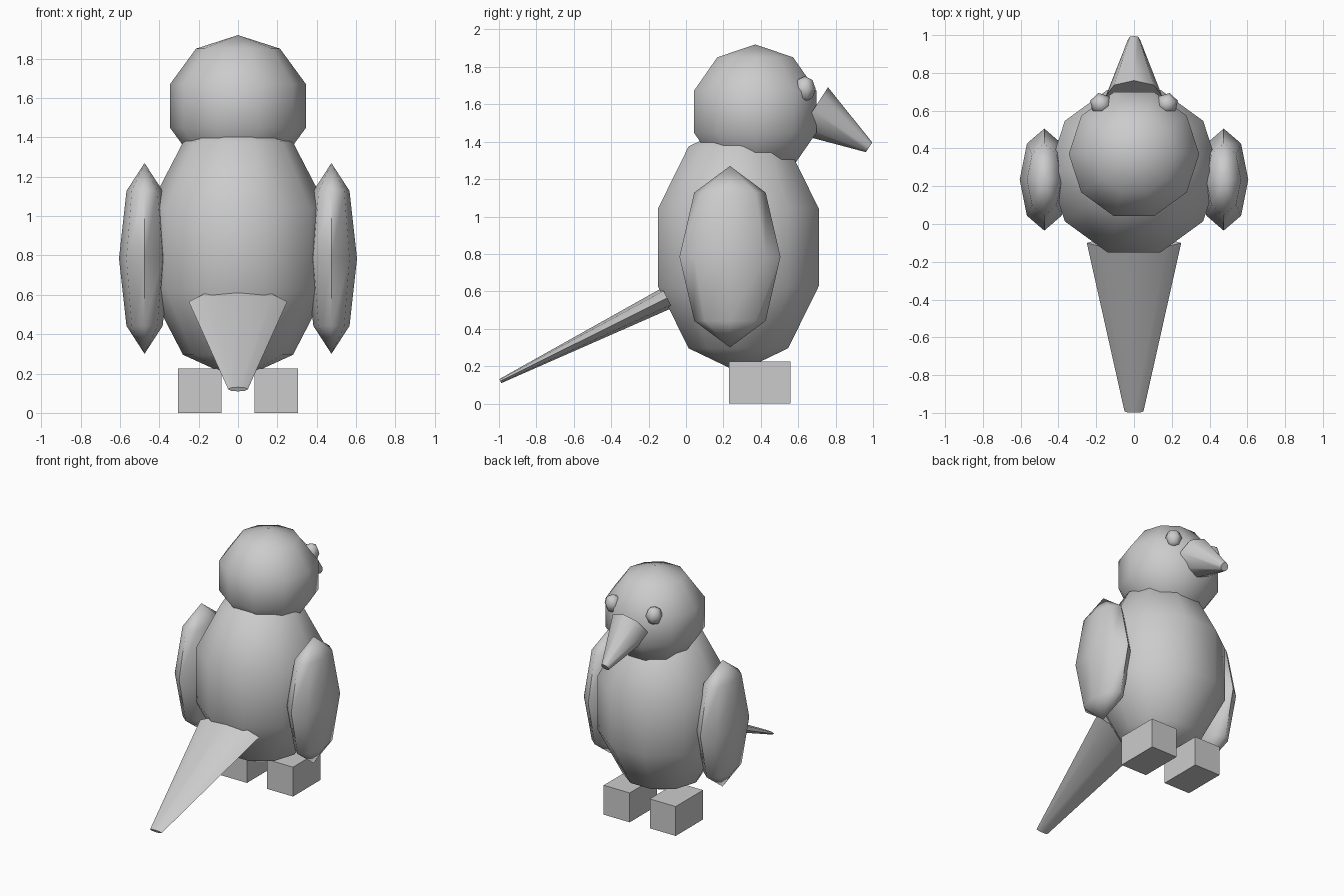
import bpy, bmesh, math
from mathutils import Matrix, Vector

if "Cube" in bpy.data.objects:
    bpy.data.objects.remove(bpy.data.objects["Cube"])

grey = bpy.data.materials.new("light_grey")
grey.diffuse_color = (0.6, 0.6, 0.6, 1)
grey.use_nodes = True
grey.node_tree.nodes["Principled BSDF"].inputs["Base Color"].default_value = grey.diffuse_color


def finish(name, bm, matrix, flip=False):
    bmesh.ops.transform(bm, matrix=matrix, verts=bm.verts)
    bmesh.ops.recalc_face_normals(bm, faces=bm.faces)
    if flip:
        bmesh.ops.reverse_faces(bm, faces=bm.faces)
    mesh = bpy.data.meshes.new(name)
    bm.to_mesh(mesh)
    bm.free()
    mesh.materials.append(grey)
    obj = bpy.data.objects.new(name, mesh)
    bpy.context.collection.objects.link(obj)
    bpy.ops.object.select_all(action='DESELECT')
    obj.select_set(True)
    bpy.context.view_layer.objects.active = obj
    bpy.ops.object.shade_smooth_by_angle(angle=math.radians(60))
    return obj


def lathe(profile, segs):
    """Rings of (radius, height) around z; a zero radius gives a pole."""
    bm = bmesh.new()
    rings = []
    for r, z in profile:
        n = segs if r > 1e-6 else 1
        rings.append([bm.verts.new((r * math.cos(math.tau * i / segs),
                                    r * math.sin(math.tau * i / segs), z)) for i in range(n)])
    for a, b in zip(rings, rings[1:]):
        for i in range(segs):
            j = (i + 1) % segs
            corners = [a[i % len(a)], a[j % len(a)], b[j % len(b)], b[i % len(b)]]
            bm.faces.new(list(dict.fromkeys(corners)))
    for ring in (rings[0], rings[-1]):
        if len(ring) > 1:
            bm.faces.new(ring)
    return bm


def ball(name, centre, radii, segs, rings, turn=0):
    steps = [math.pi * k / rings for k in range(rings + 1)]
    bm = lathe([(math.sin(t), -math.cos(t)) for t in steps], segs)
    finish(name, bm, Matrix.Translation(centre) @ Matrix.Rotation(turn, 4, 'Z')
           @ Matrix.Diagonal((*radii, 1)))


def taper(name, start, end, r1, r2, flatten=1, flip=False):
    start, end = Vector(start), Vector(end)
    d = (end - start).normalized()
    x = Vector((1, 0, 0))
    frame = Matrix((x, d.cross(x), d)).transposed().to_4x4()
    bm = lathe([(r1, 0), (r2, (end - start).length)], 8)
    finish(name, bm, Matrix.Translation(start) @ frame
           @ Matrix.Diagonal((1, flatten, 1, 1)), flip)


# Body and head
ball("body", (0, 0.28, 0.835), (0.476, 0.476, 0.667), 10, 5)
ball("head", (0, 0.37, 1.56), (0.363, 0.345 / 0.951, 0.36), 10, 5)

# Beak slopes down and forward; the tail is a flat, inward-facing shell
taper("beak", (0, 0.678, 1.566), (0, 0.979, 1.37), 0.149, 0.031)
taper("tail", (0, -0.1, 0.565), (0, -0.993, 0.12), 0.25, 0.05, 0.24, flip=True)

# Paired parts
for side, s in (("left", -1), ("right", 1)):
    ball(side + "_wing", (s * 0.475, 0.235, 0.785), (0.13, 0.27, 0.485), 8, 4)
    ball(side + "_eye", (s * 0.175, 0.635, 1.682), (0.06, 0.06, 0.068), 6, 4, s * 0.3)
    foot = bmesh.new()
    bmesh.ops.create_cube(foot, size=1)
    finish(side + "_foot", foot, Matrix.Translation((s * 0.195, 0.395, 0.1125))
           @ Matrix.Diagonal((0.22, 0.33, 0.225, 1)))
